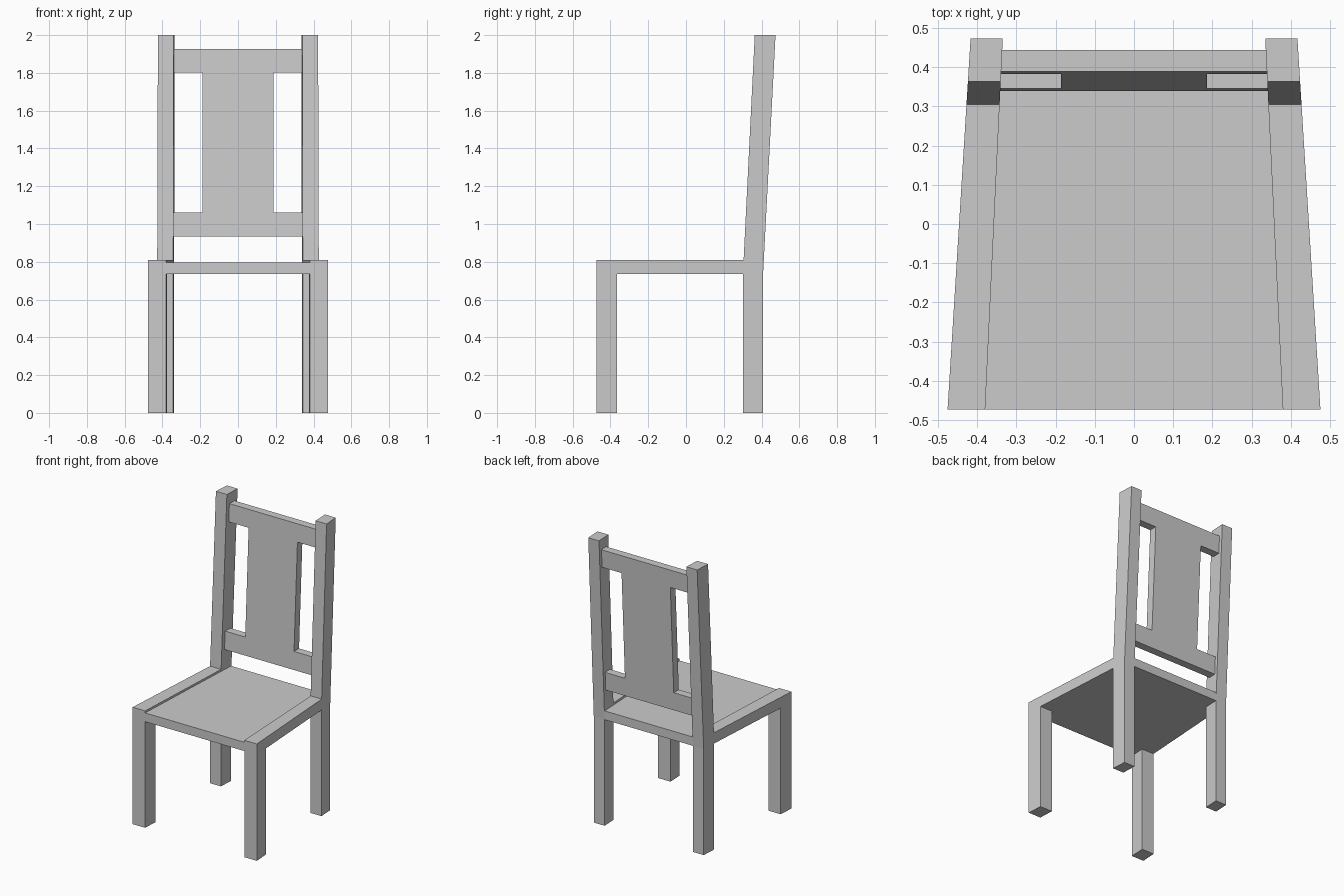
import bpy, bmesh

if "Cube" in bpy.data.objects:
    bpy.data.objects.remove(bpy.data.objects["Cube"])


def inner(y):
    return 0.380 - 0.0474 * (y + 0.474)


def outer(y):
    return 0.476 - 0.0620 * (y + 0.474)


def loft(name, ring_a, ring_b):
    """Solid between two matching outlines."""
    bm = bmesh.new()
    a = [bm.verts.new(p) for p in ring_a]
    b = [bm.verts.new(p) for p in ring_b]
    bm.faces.new(a)
    bm.faces.new(b[::-1])
    for i in range(len(a)):
        j = (i + 1) % len(a)
        bm.faces.new((a[j], a[i], b[i], b[j]))
    bmesh.ops.recalc_face_normals(bm, faces=bm.faces)
    mesh = bpy.data.meshes.new(name)
    bm.to_mesh(mesh)
    bm.free()
    obj = bpy.data.objects.new(name, mesh)
    bpy.context.collection.objects.link(obj)
    return obj


# Side frames: front leg, seat rail, rear leg and leaning back post in one (y, z) profile
side = [(-0.474, 0), (-0.366, 0), (-0.366, 0.735), (0.303, 0.735), (0.303, 0),
        (0.408, 0), (0.408, 0.735), (0.474, 2), (0.364, 2), (0.305, 0.81), (-0.474, 0.81)]
frame = loft("side_frames", [(inner(y), y, z) for y, z in side],
             [(outer(y), y, z) for y, z in side])
mirror = frame.modifiers.new("mirror", 'MIRROR')
mirror.use_axis[0] = True
mirror.use_mirror_merge = False

# Seat panel, set slightly below the side rails and tapering to the back
f, b = -0.474, 0.408
seat = [(-inner(f), f), (inner(f), f), (inner(b), b), (-inner(b), b)]
loft("seat", [(x, y, 0.735) for x, y in seat], [(x, y, 0.796) for x, y in seat])

# Back panel: two cross rails and a wide splat, leaning with the posts
half = [(1, 0.935), (1, 1.06), (0, 1.06), (0, 1.803), (1, 1.803), (1, 1.927)]
outline = [(1, e, z) for e, z in half] + [(-1, e, z) for e, z in reversed(half)]


def back_ring(offset):
    ring = []
    for s, edge, z in outline:
        y = 0.340 + 0.050 * (z - 0.935) + offset
        ring.append((s * (inner(y) if edge else 0.187), y, z))
    return ring


loft("back_panel", back_ring(0), back_ring(0.055))
